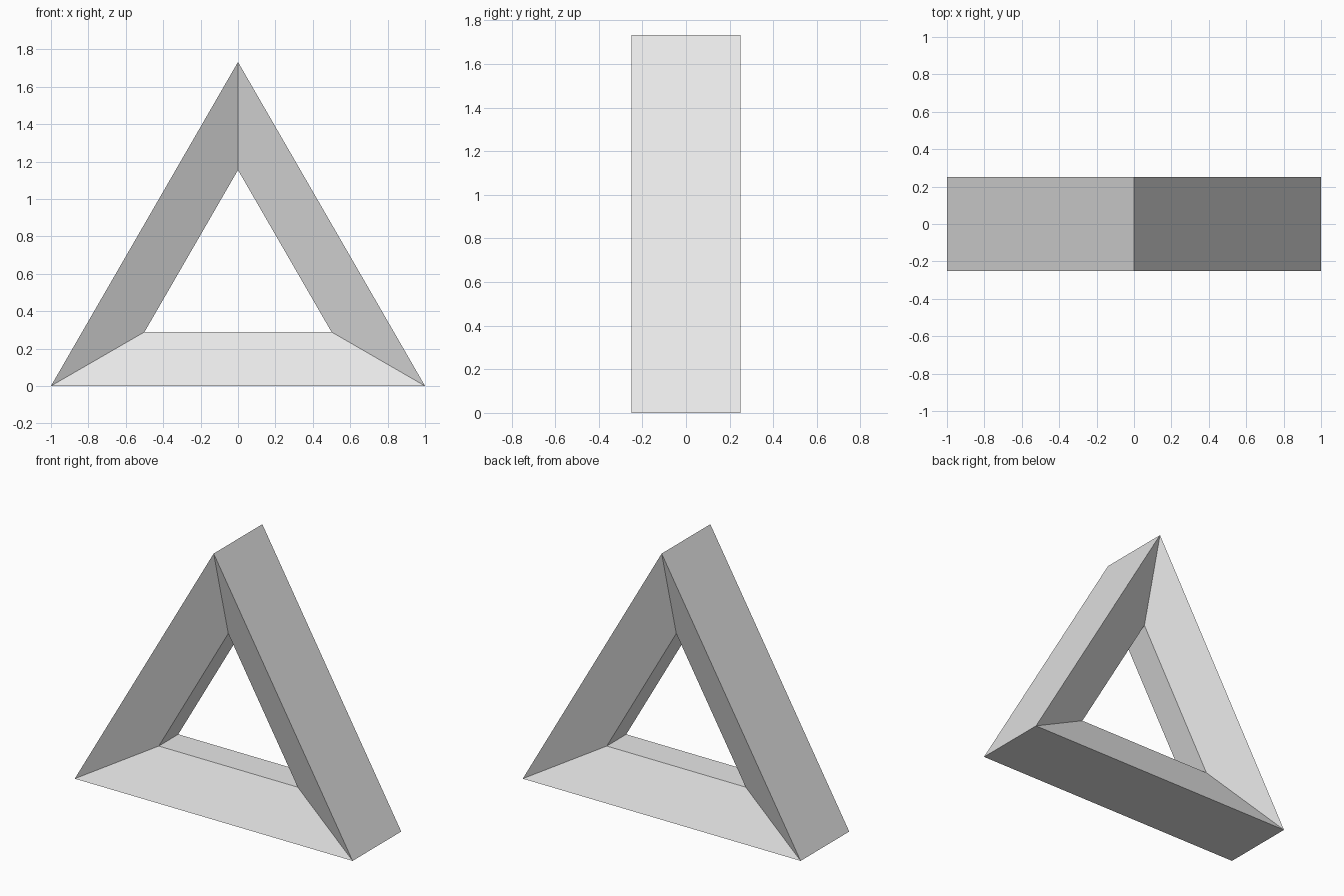
import bpy
import bmesh
import math

cube = bpy.data.objects.get("Cube")
if cube:
    bpy.data.objects.remove(cube, do_unlink=True)

# Plain grey material
GREY = (0.8, 0.8, 0.8, 1.0)
mat = bpy.data.materials.new("light grey")
mat.use_nodes = True
mat.diffuse_color = GREY
mat.node_tree.nodes["Principled BSDF"].inputs["Base Color"].default_value = GREY

OUTER_R = 2 / math.sqrt(3)      # circumradius of a triangle with 2-unit sides
INNER_R = OUTER_R / 2
CENTRE_Z = OUTER_R / 2          # base edge rests on z = 0

# Cross-section of the frame bar: (radius, y)
section = [(OUTER_R, -0.25), (INNER_R, -0.10), (INNER_R, 0.10), (OUTER_R, 0.25)]

# Sweep the section around the three corners
bm = bmesh.new()
rings = []
for i in range(3):
    a = math.radians(90 + 120 * i)
    rings.append([bm.verts.new((r * math.cos(a), y, CENTRE_Z + r * math.sin(a)))
                  for r, y in section])
for i in range(3):
    a, b = rings[i], rings[(i + 1) % 3]
    for j in range(4):
        k = (j + 1) % 4
        bm.faces.new((a[j], a[k], b[k], b[j]))
bmesh.ops.recalc_face_normals(bm, faces=bm.faces)

mesh = bpy.data.meshes.new("triangle_frame")
bm.to_mesh(mesh)
bm.free()
mesh.materials.append(mat)
frame = bpy.data.objects.new("triangle_frame", mesh)
bpy.context.collection.objects.link(frame)
